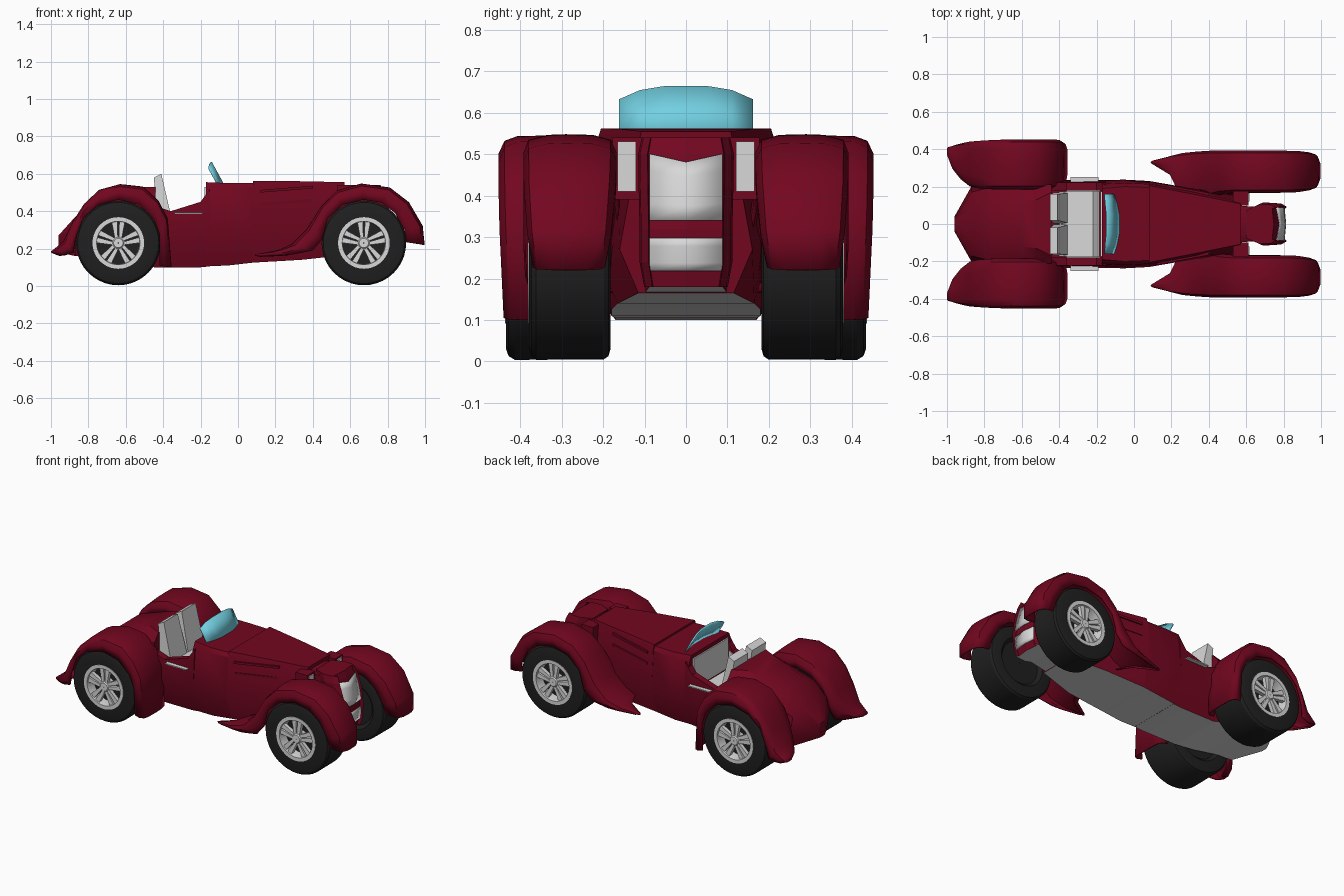
import bpy, bmesh, math

cube = bpy.data.objects.get("Cube")
if cube:
    bpy.data.objects.remove(cube, do_unlink=True)


def material(name, r, g, b):
    m = bpy.data.materials.new(name)
    m.use_nodes = True
    m.diffuse_color = (r, g, b, 1)
    m.node_tree.nodes["Principled BSDF"].inputs["Base Color"].default_value = (r, g, b, 1)
    return m


RED = material("dark_red_paint", .17, .002, .014)
SILVER = material("silver", .69, .69, .69)
BLACK = material("tyre_black", .014, .014, .014)
GLASS = material("blue_glass", .17, .63, .76)


def build(name, verts, faces, mats, smooth=30, solid=0, under=False):
    """Mesh object; with under=True faces looking down take the second material."""
    bm = bmesh.new()
    vs = [bm.verts.new(v) for v in verts]
    for f in faces:
        bm.faces.new([vs[i] for i in f])
    bmesh.ops.remove_doubles(bm, verts=bm.verts, dist=1e-4)
    bmesh.ops.recalc_face_normals(bm, faces=bm.faces)
    bm.normal_update()
    if under:
        for f in bm.faces:
            f.material_index = int(f.normal.z < -.7)
    me = bpy.data.meshes.new(name)
    bm.to_mesh(me)
    bm.free()
    for m in mats:
        me.materials.append(m)
    ob = bpy.data.objects.new(name, me)
    bpy.context.collection.objects.link(ob)
    if solid:
        mod = ob.modifiers.new("thickness", "SOLIDIFY")
        mod.thickness, mod.offset = solid, 0
    if smooth:
        bpy.ops.object.select_all(action="DESELECT")
        ob.select_set(True)
        bpy.context.view_layer.objects.active = ob
        bpy.ops.object.shade_smooth_by_angle(angle=math.radians(smooth))
    return ob


def loft(name, rings, *mats, ring_closed=True, loop=False, caps=True, **kw):
    n, k = len(rings[0]), len(rings)
    verts = [p for r in rings for p in r]
    faces = []
    for i in range(k if loop else k - 1):
        for j in range(n if ring_closed else n - 1):
            a, b, j2 = i * n, (i + 1) % k * n, (j + 1) % n
            faces.append((a + j, a + j2, b + j2, b + j))
    if caps and not loop:
        faces += [tuple(range(n)), tuple(range((k - 1) * n, k * n))]
    return build(name, verts, faces, mats, **kw)


def hull(name, stations):
    """Painted loft along x of half sections (y, z), mirrored, with a silver underside."""
    rings = []
    for x, half in stations:
        rings.append([(x, y, z) for y, z in half] + [(x, -y, z) for y, z in reversed(half)])
    return loft(name, rings, RED, SILVER, under=True)


def prism(name, outline, y0, y1, mat):
    """Side outline (x, z) extruded from y0 to y1."""
    return loft(name, [[(x, y, z) for x, z in outline] for y in (y0, y1)], mat, smooth=0)


def box(name, x0, x1, y0, y1, z0, z1, mat):
    return prism(name, [(x0, z0), (x1, z0), (x1, z1), (x0, z1)], y0, y1, mat)


# Tail, rising to a ridge behind the seats
hull("tail", [
    (-.96, [(.02, .18), (.04, .2), (.03, .25), (.02, .27)]),
    (-.87, [(.18, .16), (.2, .24), (.17, .34), (.08, .37)]),
    (-.76, [(.19, .16), (.22, .27), (.2, .41), (.1, .46)]),
    (-.6, [(.19, .13), (.22, .25), (.21, .45), (.12, .51)]),
    (-.52, [(.18, .115), (.217, .25), (.212, .47), (.13, .53)]),
    (-.44, [(.17, .1), (.215, .25), (.212, .48), (.17, .53)])])


# Cockpit tub with open top
def tub_section(x, low, top):
    return x, [(.17, low), (.235, .28), (.222, top), (.18, top), (.18, .28)]


hull("cockpit_tub", [tub_section(-.45, .1, .43), tub_section(-.36, .1, .4),
                     tub_section(-.2, .1, .45), tub_section(-.15, .105, .52)])

# Cowl, bonnet
hull("cowl", [
    (-.17, [(.17, .105), (.235, .28), (.215, .5), (.19, .555)]),
    (-.05, [(.18, .11), (.237, .28), (.22, .52), (.2, .55)]),
    (.08, [(.18, .125), (.23, .29), (.213, .53), (.195, .55)])])
hull("bonnet", [
    (.08, [(.18, .125), (.23, .29), (.215, .53), (.205, .562)]),
    (.34, [(.165, .14), (.185, .29), (.167, .53), (.155, .56)]),
    (.57, [(.115, .165), (.16, .27), (.118, .5), (.108, .555)])])
hull("nose_neck", [
    (.55, [(.1, .165), (.1, .52), (.06, .535)]),
    (.72, [(.085, .185), (.085, .51), (.06, .525)])])


# Radiator shell with a recessed front, curved in side view
def nose_point(x, y, z):
    return x - (z - .3) ** 2, y, z


PLAN = ((.66, .08), (.73, .112), (.79, .108), (.82, .09), (.796, .088), (.805, 0))
shell = []
for z, s in ((.18, .9), (.24, 1), (.32, 1), (.42, 1.02), (.5, 1.03), (.54, .95)):
    pts = [nose_point(x, y * s, z) for x, y in PLAN]
    shell.append(pts + [(x, -y, zz) for x, y, zz in reversed(pts[:-1])])
loft("radiator_shell", shell, RED, SILVER, smooth=0, under=True)

# Silver grille plates following the curved front
for part, low, mid, out in (("upper", .34, .48, .5), ("lower", .218, .298, .298)):
    rows = []
    for t in (0, .25, .5, .75, 1):
        rows.append([nose_point(.811 - .1 * abs(y), y, low + (top - low) * t)
                     for y, top in ((-.088, out), (0, mid), (.088, out))])
    loft("grille_" + part, rows, SILVER, ring_closed=False, caps=False, solid=.006)

# Silver dashboard and seat bench
box("dashboard", -.178, -.17, -.175, .175, .34, .53, SILVER)
prism("seat_cushion", [(-.4, .28), (-.185, .28), (-.185, .34), (-.22, .37), (-.37, .36)],
      -.175, .175, SILVER)

for side in (1, -1):
    # Lamp housings beside the bonnet
    box("lamp_housing", .53, .612, side * .1, side * .177, .39, .54, RED)
    box("lamp_face", .61, .617, side * .12, side * .165, .41, .53, SILVER)
    # Bonnet side vents, following the taper
    for z in (.42, .49):
        loft("bonnet_vent", [[(x, side * (w + d), z + h + x * .08) for d, h in
                              ((-.02, 0), (.006, 0), (.006, .014), (-.02, .014))]
                             for x, w in ((.12, .213), (.4, .16))], RED, smooth=0)
    # Door trim and cockpit side lining
    box("door_trim", -.34, -.19, side * .22, side * .25, .385, .392, SILVER)
    prism("cockpit_lining", [(-.36, .29), (-.18, .29), (-.18, .45), (-.2, .435), (-.36, .385)],
          side * .174, side * .182, SILVER)
    # Seat backs with a notch between them
    loft("seat_back", [[(x, side * y, z) for x, z, y in
                        ((-.45, .58, a), (-.41, .6, a), (-.35, .34, b), (-.43, .34, b))]
                       for a, b in ((.02, .004), (.16, .165))], SILVER, smooth=0)

# Curved windscreen
bottom, top = [], []
for y, z in ((.16, .63), (.11, .652), (.05, .662), (-.05, .662), (-.11, .652), (-.16, .63)):
    bow = 1.2 * y * y
    bottom.append((-.075 - bow, y, .54))
    top.append((-.08 - bow - (z - .55) * .55, y, z))
loft("windscreen", [bottom, top], GLASS, ring_closed=False, caps=False, solid=.01)


# Fenders: each station holds outer x, z, lip x, z, inner y, outer y
def fender(name, stations, shoulder):
    for side in (1, -1):
        rings = []
        for ox, oz, lx, lz, yi, yo in stations:
            w = yo - yi
            section = ((0, yo - .02 * w), (.5, yo), (.85, yo - .05 * w), (.98, yo - shoulder * w),
                       (1, yo - .45 * w), (.98, yi + .25 * w), (.85, yi + .06 * w),
                       (.5, yi), (0, yi))
            rings.append([(lx + (ox - lx) * t, side * y, lz + (oz - lz) * t) for t, y in section])
        loft(name, rings, RED, ring_closed=False, caps=False, smooth=40, solid=.01)


fender("rear_fender", [
    (-.998, .18, -.95, .165, .36, .41), (-.975, .198, -.92, .168, .29, .42),
    (-.93, .235, -.88, .18, .23, .43),
    (-.88, .34, -.87, .25, .205, .436), (-.82, .435, -.83, .36, .195, .44),
    (-.74, .51, -.75, .43, .19, .445), (-.63, .54, -.64, .462, .19, .447),
    (-.51, .527, -.53, .435, .19, .447), (-.43, .455, -.45, .36, .19, .447),
    (-.38, .36, -.42, .28, .195, .445), (-.36, .1, -.42, .11, .205, .435)], .16)
fender("front_fender", [
    (.993, .22, .9, .235, .2, .365), (.983, .32, .89, .3, .185, .378),
    (.91, .445, .84, .39, .175, .386), (.81, .522, .77, .445, .172, .387),
    (.66, .543, .67, .462, .172, .387), (.53, .507, .56, .435, .172, .387),
    (.45, .425, .48, .36, .165, .387), (.37, .3, .45, .25, .145, .387),
    (.29, .22, .4, .19, .13, .383), (.235, .195, .29, .17, .155, .375),
    (.19, .182, .23, .165, .26, .362), (.09, .165, .12, .16, .325, .335)], .25)


# Wheels
def lathe(name, profile, cx, cy, side, mat, n=40):
    rings = [[(cx + r * math.cos(a), side * (cy + y), .23 + r * math.sin(a)) for r, y in profile]
             for a in (math.tau * i / n for i in range(n))]
    return loft(name, rings, mat, loop=True)


def wheel(label, cx, cy, h, side):
    # Tyre closed on the inner side, with a dark well behind the spokes
    lathe(label + "_tyre", [(.002, .02 - h), (.13, .02 - h), (.15, -h), (.2, -h), (.217, -.95 * h),
                            (.225, -.83 * h), (.226, .83 * h), (.217, .95 * h), (.2, h),
                            (.136, h), (.136, h - .06), (.002, h - .06)],
          cx, cy, side, BLACK)
    lathe(label + "_rim", [(.138, h + .003), (.116, h + .003), (.112, h - .02),
                           (.112, h - .065), (.138, h - .065)], cx, cy, side, SILVER)
    lathe(label + "_hub", [(.002, h), (.025, h), (.036, h - .012), (.036, h - .065),
                           (.002, h - .065)], cx, cy, side, SILVER, 20)
    # Five split spokes
    for i in range(5):
        a = math.tau * i / 5 + math.pi / 2
        for s in (1, -1):
            rings = []
            for r, w0, w1 in ((.02, .002, .018), (.122, .006, .037)):
                ring = []
                for w, y in ((w0, h - .03), (w1, h - .03), (w1, h - .006), (w0, h - .006)):
                    ring.append((cx + r * math.cos(a) - s * w * math.sin(a), side * (cy + y),
                                 .23 + r * math.sin(a) + s * w * math.cos(a)))
                rings.append(ring)
            loft(label + "_spoke", rings, SILVER, smooth=0)


for side in (1, -1):
    wheel("front_wheel", .673, .28, .098, side)
    wheel("rear_wheel", -.64, .309, .125, side)
